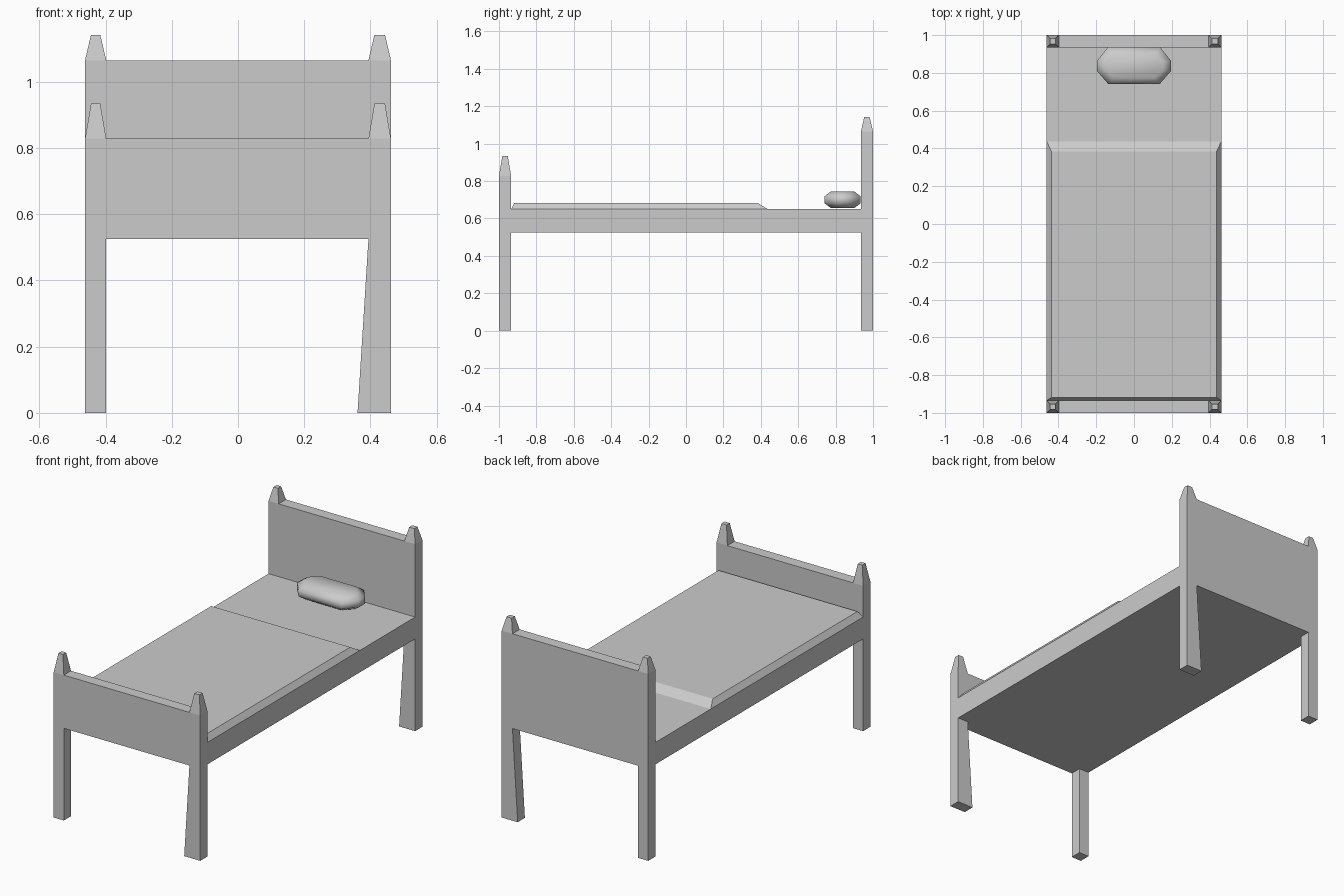
import bpy, bmesh

if "Cube" in bpy.data.objects:
    bpy.data.objects.remove(bpy.data.objects["Cube"])


def loft(name, rings):
    """Closed solid skinned through rings of equal point count."""
    bm = bmesh.new()
    loops = [[bm.verts.new(p) for p in ring] for ring in rings]
    bm.faces.new(loops[0])
    bm.faces.new(loops[-1])
    for a, b in zip(loops, loops[1:]):
        for i in range(len(a)):
            j = (i + 1) % len(a)
            bm.faces.new((a[i], a[j], b[j], b[i]))
    bmesh.ops.recalc_face_normals(bm, faces=bm.faces)
    mesh = bpy.data.meshes.new(name)
    bm.to_mesh(mesh)
    bm.free()
    obj = bpy.data.objects.new(name, mesh)
    bpy.context.collection.objects.link(obj)
    return obj


def rect(x0, x1, y0, y1, z):
    return [(x0, y0, z), (x1, y0, z), (x1, y1, z), (x0, y1, z)]


W = 0.462        # half width
UNDER = 0.525    # underside of the rails

# Head and foot boards: panel with legs (right legs flare inward), plus finials
for name, y0, y1, top, tip in (("headboard", 0.935, 1.0, 1.065, 1.142),
                               ("footboard", -1.0, -0.935, 0.828, 0.934)):
    outline = [(-W, 0), (-0.398, 0), (-0.398, UNDER), (0.394, UNDER),
               (0.361, 0), (W, 0), (W, top), (-W, top)]
    loft(name, [[(x, y, z) for x, z in outline] for y in (y0, y1)])
    for side, x0, x1 in (("left", -W, -0.398), ("right", 0.394, W)):
        loft(f"{name}_{side}_finial",
             [rect(x0, x1, y0, y1, top),
              rect(x0 + 0.018, x1 - 0.018, y0 + 0.018, y1 - 0.018, tip)])

# Mattress, and the blanket with sloping edges on top of it
loft("mattress", [rect(-W, W, -0.935, 0.935, UNDER),
                  rect(-W, W, -0.935, 0.935, 0.65)])
loft("blanket", [rect(-W, W, -0.935, 0.437, 0.65),
                 rect(-0.438, 0.438, -0.918, 0.385, 0.682)])

# Pillow: elongated octagon, narrowed at top and bottom
pillow_outline = [(-0.195, -0.028), (-0.135, -0.097), (0.135, -0.097), (0.195, -0.028),
                  (0.195, 0.028), (0.14, 0.097), (-0.14, 0.097), (-0.195, 0.028)]
pillow = loft("pillow", [[(x * sx, 0.837 + y * sy, z) for x, y in pillow_outline]
                         for sx, sy, z in ((0.8, 0.65, 0.656), (1, 1, 0.682),
                                           (1, 1, 0.718), (0.8, 0.65, 0.744))])
bpy.context.view_layer.objects.active = pillow
pillow.select_set(True)
bpy.ops.object.shade_smooth_by_angle(angle=1.0)
